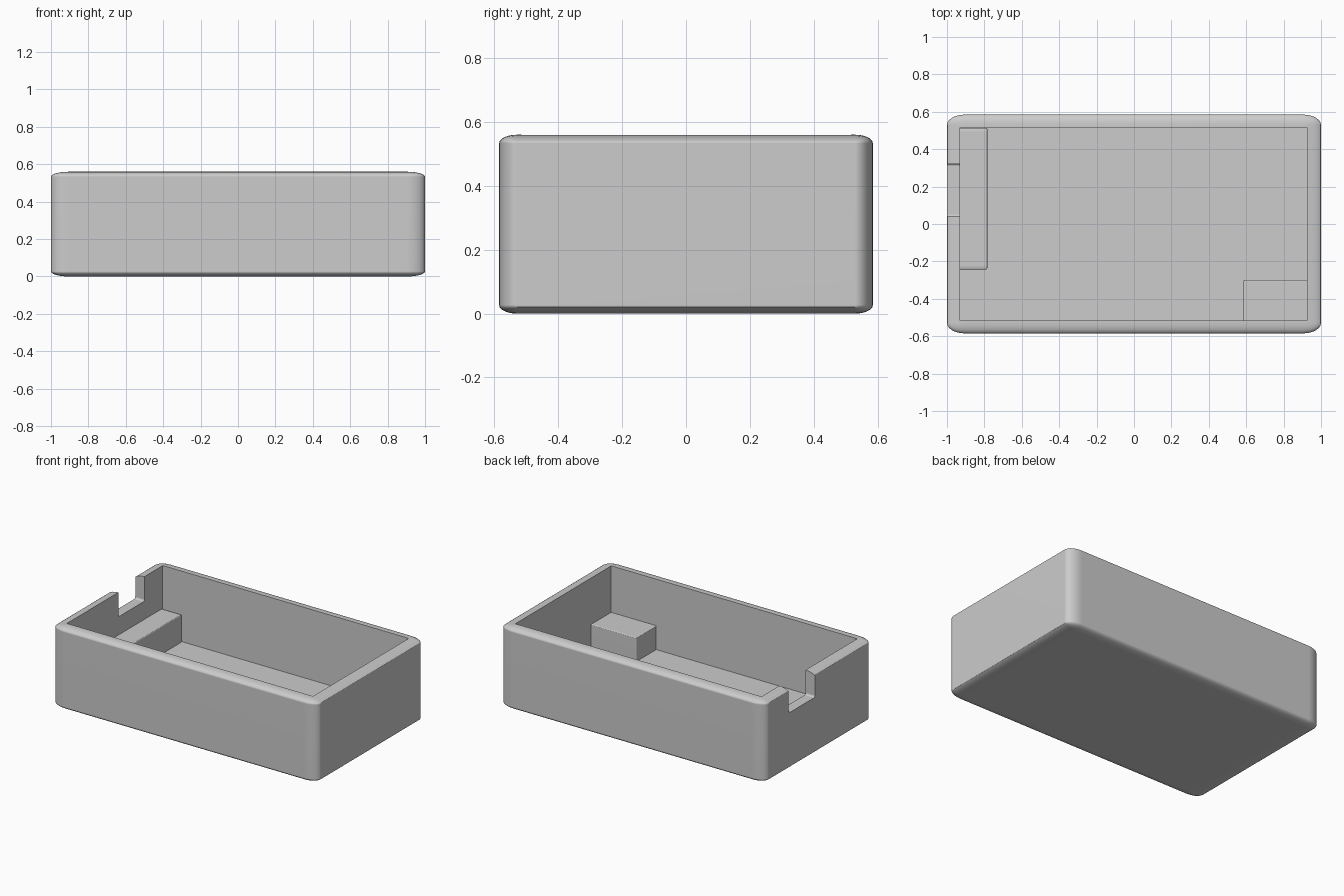
import bpy
import bmesh
import math

old = bpy.data.objects.get("Cube")
if old:
    bpy.data.objects.remove(old, do_unlink=True)

COLOUR = (0.604, 0.604, 0.604, 1)
grey = bpy.data.materials.new("light_grey")
grey.diffuse_color = COLOUR
grey.use_nodes = True
grey.node_tree.nodes["Principled BSDF"].inputs["Base Color"].default_value = COLOUR


def box(name, low, high, bevel=0.0, segments=6):
    """Box between two corners; the bevel is a share of each dimension."""
    bm = bmesh.new()
    bmesh.ops.create_cube(bm, size=1)
    if bevel:
        bmesh.ops.bevel(bm, geom=bm.edges[:], offset=bevel, segments=segments,
                        profile=0.5, affect='EDGES')
    for v in bm.verts:
        v.co = [(a + b) / 2 + c * (b - a) for a, b, c in zip(low, high, v.co)]
    mesh = bpy.data.meshes.new(name)
    bm.to_mesh(mesh)
    bm.free()
    mesh.materials.append(grey)
    obj = bpy.data.objects.new(name, mesh)
    bpy.context.collection.objects.link(obj)
    return obj


def cut(target, cutter):
    """Subtract the cutter from the target, then discard it."""
    cutter.hide_render = True
    mod = target.modifiers.new("cut", 'BOOLEAN')
    mod.operation = 'DIFFERENCE'
    mod.solver = 'EXACT'
    mod.object = cutter
    bpy.context.view_layer.objects.active = target
    bpy.ops.object.modifier_apply(modifier=mod.name)
    bpy.data.objects.remove(cutter, do_unlink=True)


# Open tray with softly rounded outside edges
tray = box("tray_shell", (-1, -0.585, 0), (1, 0.585, 0.56), 0.048)
cut(tray, box("cavity_cutter", (-0.93, -0.515, 0.08), (0.925, 0.517, 0.8)))

# Cable notch in the end wall
cut(tray, box("notch_cutter", (-1.2, 0.04, 0.391), (-0.922, 0.322, 0.75), 0.04, 4))

# Blocks on the tray floor, sunk slightly into floor and walls
long_block = box("long_ledge", (-0.95, -0.242, 0.06), (-0.783, 0.514, 0.268), 0.03, 4)
corner_block = box("corner_block", (0.585, -0.535, 0.06), (0.945, -0.30, 0.243), 0.03, 4)

# Smooth the rounded edges, keep the cut edges sharp and the large faces flat
parts = (tray, long_block, corner_block)
bpy.ops.object.select_all(action='DESELECT')
for obj in parts:
    obj.select_set(True)
bpy.context.view_layer.objects.active = tray
bpy.ops.object.shade_smooth_by_angle(angle=math.radians(30))
for obj in parts:
    weighted = obj.modifiers.new("flat_faces", 'WEIGHTED_NORMAL')
    weighted.keep_sharp = True
